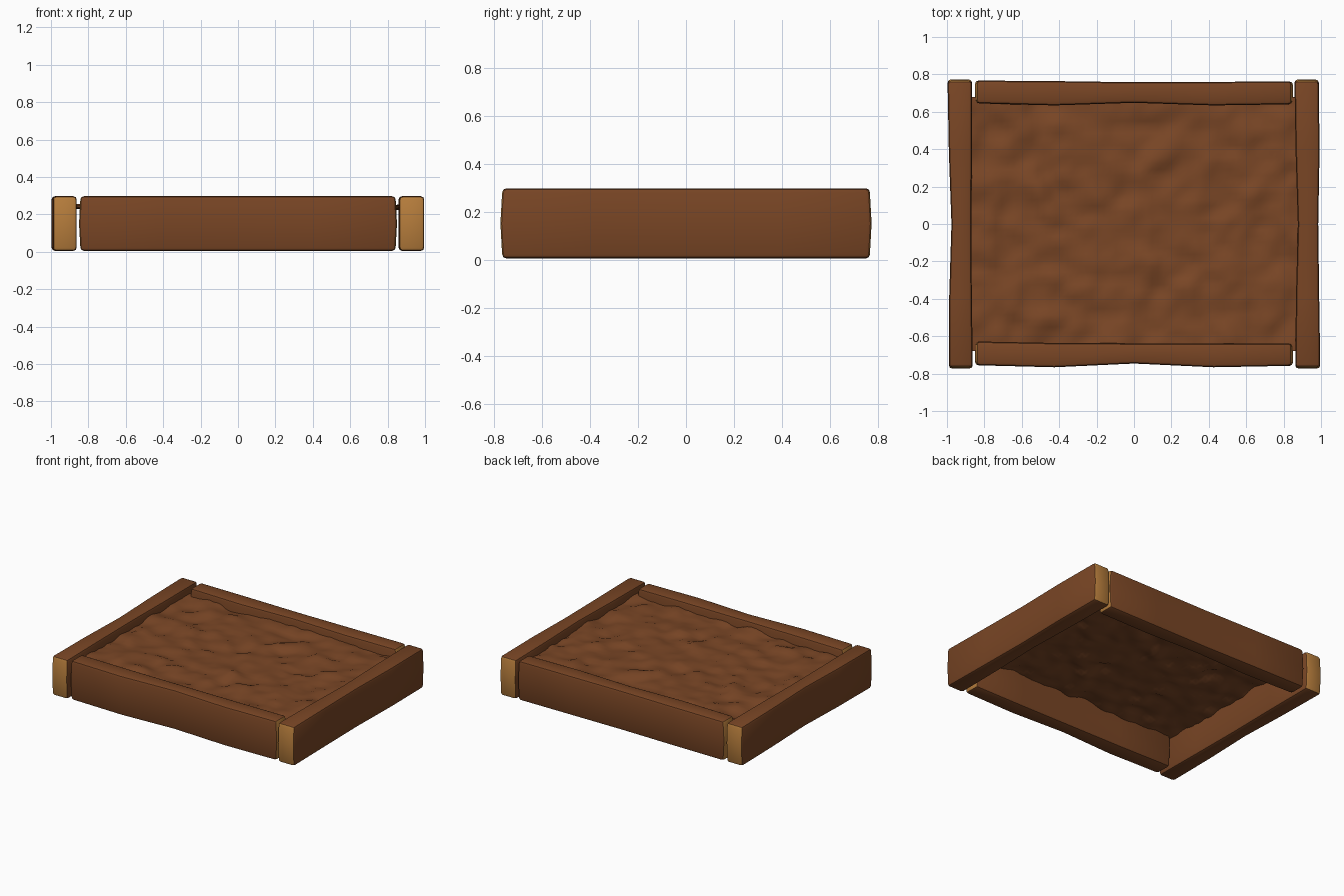
import bpy, bmesh, math
from mathutils import Vector, noise

if "Cube" in bpy.data.objects:
    bpy.data.objects.remove(bpy.data.objects["Cube"])


def material(name, rgb):
    m = bpy.data.materials.new(name)
    m.diffuse_color = (*rgb, 1)
    m.use_nodes = True
    m.node_tree.nodes["Principled BSDF"].inputs["Base Color"].default_value = m.diffuse_color
    return m


WOOD = material("brown wood", (0.190, 0.060, 0.018))
SOIL = material("brown soil", (0.195, 0.062, 0.019))
END = material("light end grain", (0.470, 0.205, 0.045))


def finish(bm, name, mats):
    me = bpy.data.meshes.new(name)
    bm.to_mesh(me)
    bm.free()
    for m in mats:
        me.materials.append(m)
    ob = bpy.data.objects.new(name, me)
    bpy.context.collection.objects.link(ob)
    bpy.ops.object.select_all(action='DESELECT')
    bpy.context.view_layer.objects.active = ob
    ob.select_set(True)
    bpy.ops.object.shade_smooth_by_angle(angle=math.radians(35))
    return ob


def plank(name, axis, half, low, high, z0=0.005, z1=0.297):
    """Rough board along an axis; low/high give its two long edges at five stations."""
    bm = bmesh.new()
    n = len(low)
    rows = (z0, (z0 + z1) / 2, z1)
    v = {}
    for i in range(n):
        t = -1 + 2 * i / (n - 1)
        for j, z in enumerate(rows):
            # end faces belly out slightly at mid height
            s = t * (half - (0.008 if j != 1 and abs(t) == 1 else 0))
            for k, w in enumerate((low[i], high[i])):
                v[i, j, k] = bm.verts.new((w, s, z) if axis == 1 else (s, w, z))
    quads = []
    for i in range(n - 1):
        for j in (0, 1):
            for k in (0, 1):
                quads.append(((i, j, k), (i + 1, j, k), (i + 1, j + 1, k), (i, j + 1, k)))
        for j in (0, 2):
            quads.append(((i, j, 0), (i + 1, j, 0), (i + 1, j, 1), (i, j, 1)))
    for i in (0, n - 1):
        for j in (0, 1):
            quads.append(((i, j, 0), (i, j, 1), (i, j + 1, 1), (i, j + 1, 0)))
    for q in quads:
        bm.faces.new([v[c] for c in q])
    bmesh.ops.recalc_face_normals(bm, faces=bm.faces[:])
    # soften the outer edges
    sharp = [e for e in bm.edges if e.calc_face_angle(0) > math.radians(50)]
    bmesh.ops.bevel(bm, geom=sharp, offset=0.018, segments=2, profile=0.5, affect='EDGES')
    bm.normal_update()
    for f in bm.faces:
        f.material_index = 1 if abs(f.normal[axis]) > 0.8 else 0
    return finish(bm, name, (WOOD, END))


# side boards
plank("left_board", 1, 0.773, (-0.990, -0.988, -0.976, -0.990, -0.997),
      (-0.862, -0.867, -0.870, -0.866, -0.866))
plank("right_board", 1, 0.773, (0.862, 0.866, 0.876, 0.864, 0.858),
      (0.996, 0.990, 0.985, 0.992, 0.988))
# front and back boards
plank("front_board", 0, 0.850, (-0.755, -0.766, -0.746, -0.766, -0.758),
      (-0.628, -0.636, -0.638, -0.640, -0.638))
plank("back_board", 0, 0.850, (0.645, 0.634, 0.648, 0.634, 0.640),
      (0.767, 0.764, 0.758, 0.760, 0.762))

# lumpy sheet of soil, open underneath, tucked into the boards
bm = bmesh.new()
bmesh.ops.create_grid(bm, x_segments=56, y_segments=42, size=1)
for p in bm.verts:
    x, y = p.co.x * 0.90, p.co.y * 0.68
    h = noise.noise(Vector((x * 7, y * 7, 3.1))) * 0.026
    h += noise.noise(Vector((x * 15, y * 15, 8.4))) * 0.012
    p.co = (x, y, 0.238 + h)
finish(bm, "soil", (SOIL,))
